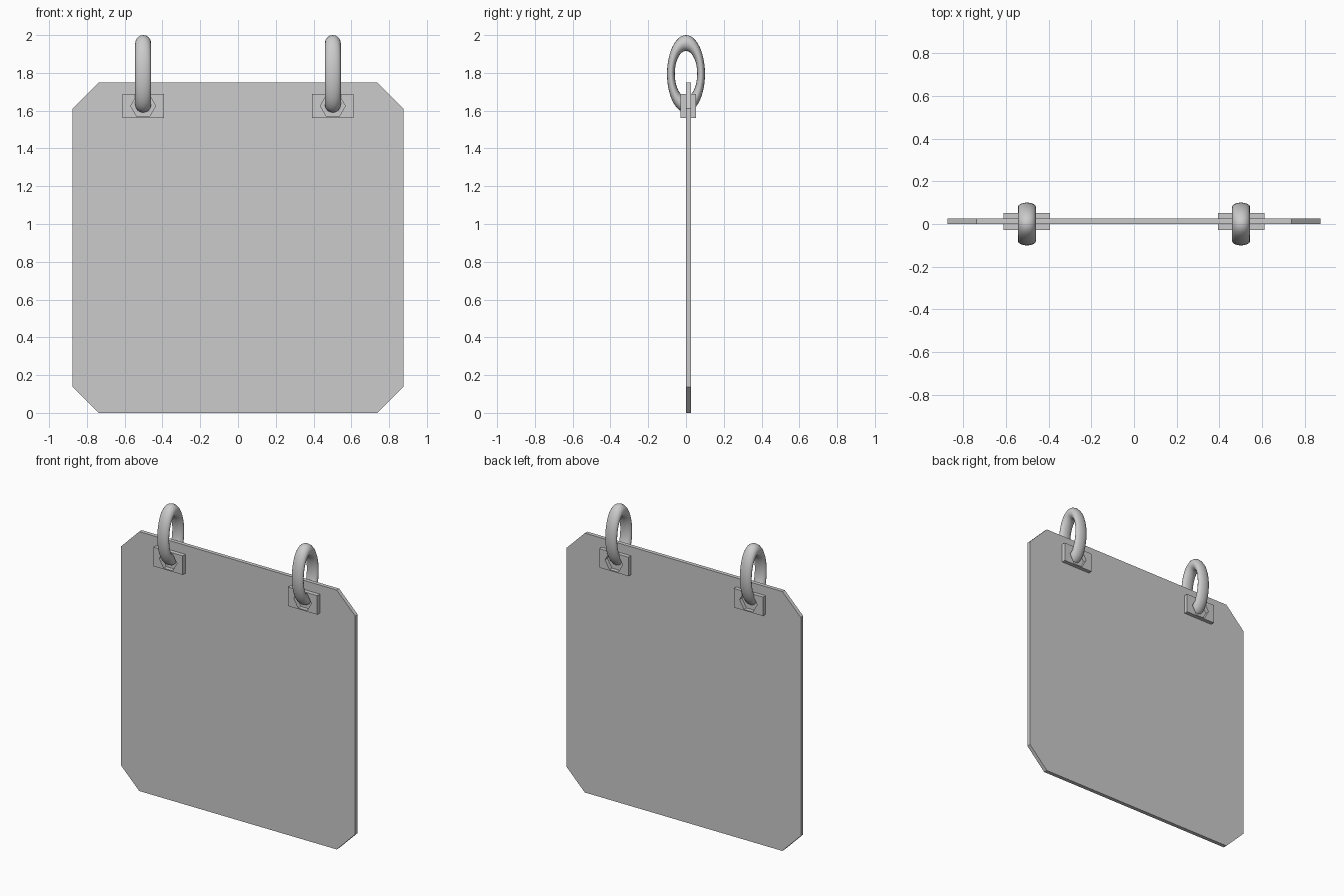
import bpy, bmesh, math

if "Cube" in bpy.data.objects:
    bpy.data.objects.remove(bpy.data.objects["Cube"])


def prism(name, outline, y0, y1):
    """Extrude an x/z outline from y0 to y1."""
    bm = bmesh.new()
    face = bm.faces.new([bm.verts.new((x, y0, z)) for x, z in outline])
    ext = bmesh.ops.extrude_face_region(bm, geom=[face])
    for v in ext["geom"]:
        if isinstance(v, bmesh.types.BMVert):
            v.co.y = y1
    bmesh.ops.recalc_face_normals(bm, faces=bm.faces)
    mesh = bpy.data.meshes.new(name)
    bm.to_mesh(mesh)
    bm.free()
    obj = bpy.data.objects.new(name, mesh)
    bpy.context.collection.objects.link(obj)
    return obj


# Sign board with clipped corners
W, H, C = 0.875, 1.75, 0.138
prism("board", [(-W, C), (-W + C, 0), (W - C, 0), (W, C),
                (W, H - C), (W - C, H), (-W + C, H), (-W, H - C)], 0.0, 0.026)

for side, label in ((-1, "left"), (1, "right")):
    cx, cz = side * 0.502, 1.625

    # Reinforcing plate with a hexagonal eyelet on both faces of the board
    w, h = 0.109, 0.064
    plate = prism(label + "_plate", [(cx - w, cz - h), (cx + w, cz - h),
                                     (cx + w, cz + h), (cx - w, cz + h)], -0.028, 0.052)
    hexagon = [(cx + 0.066 * math.cos(i * math.pi / 3),
                cz + 0.066 * math.sin(i * math.pi / 3)) for i in range(6)]
    cutter = prism(label + "_eyelet_cutter", hexagon, -0.1, 0.1)
    cutter.hide_render = True
    cutter.hide_set(True)
    cut = plate.modifiers.new("eyelet", "BOOLEAN")
    cut.operation = "DIFFERENCE"
    cut.solver = "EXACT"
    cut.object = cutter

    # Oval hanging ring
    bpy.ops.mesh.primitive_torus_add(
        major_radius=0.163, minor_radius=0.042, major_segments=48, minor_segments=16,
        location=(cx, 0, 1.795), rotation=(0, math.pi / 2, 0))
    ring = bpy.context.object
    ring.name = label + "_ring"
    ring.scale = (1, 0.49, 1)
    bpy.ops.object.transform_apply(location=False, rotation=True, scale=True)
    bpy.ops.object.shade_smooth()
